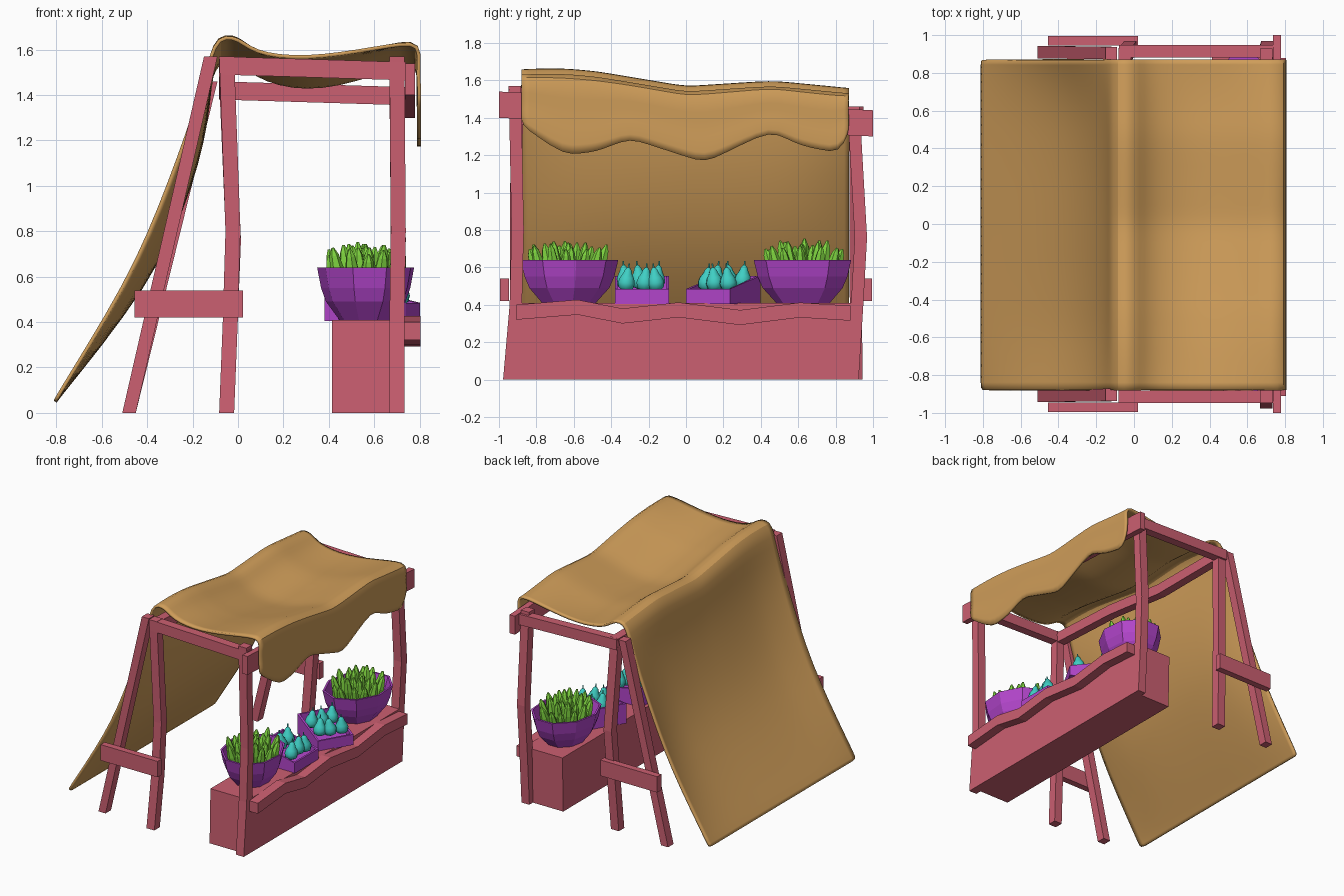
import bpy, bmesh, math, random
from mathutils import Vector, Matrix

random.seed(4)
if "Cube" in bpy.data.objects:
    bpy.data.objects.remove(bpy.data.objects["Cube"])


def material(name, rgb):
    m = bpy.data.materials.new(name)
    m.use_nodes = True
    m.diffuse_color = (*rgb, 1)
    m.node_tree.nodes["Principled BSDF"].inputs["Base Color"].default_value = (*rgb, 1)
    return m


WOOD = material("rose wood", (0.60, 0.115, 0.165))
CLOTH = material("tan cloth", (0.62, 0.335, 0.10))
PURPLE = material("purple container", (0.45, 0.06, 0.60))
GREEN = material("green fruit", (0.21, 0.66, 0.05))
TEAL = material("teal fruit", (0.05, 0.62, 0.55))


def finish(name, bm, mat, smooth=None):
    bmesh.ops.recalc_face_normals(bm, faces=bm.faces)
    me = bpy.data.meshes.new(name)
    bm.to_mesh(me)
    bm.free()
    ob = bpy.data.objects.new(name, me)
    bpy.context.collection.objects.link(ob)
    me.materials.append(mat)
    if smooth:
        bpy.ops.object.select_all(action="DESELECT")
        ob.select_set(True)
        bpy.context.view_layer.objects.active = ob
        bpy.ops.object.shade_smooth_by_angle(angle=math.radians(smooth))
    return ob


def loft(bm, rings, caps=True):
    """Skin closed rings of points one after another."""
    vs = [[bm.verts.new(p) for p in r] for r in rings]
    n = len(vs[0])
    for a, b in zip(vs, vs[1:]):
        for i in range(n):
            bm.faces.new((a[i], a[(i + 1) % n], b[(i + 1) % n], b[i]))
    if caps:
        bm.faces.new(vs[0])
        bm.faces.new(vs[-1])
    return vs


def bar(name, pts, a, b, mat=WOOD):
    """Sweep a rectangle with half-extents a and b along points."""
    a, b = Vector(a), Vector(b)
    bm = bmesh.new()
    loft(bm, [[Vector(p) + s * a + t * b for s, t in ((-1, -1), (1, -1), (1, 1), (-1, 1))] for p in pts])
    return finish(name, bm, mat)


def lerp(table, t):
    for (a, va), (b, vb) in zip(table, table[1:]):
        if t <= b:
            return va + (vb - va) * max(0, (t - a) / (b - a))
    return table[-1][1]


# Frame: posts, slanted legs, side beams and tie boards at each end
X, Y, Z = (Vector(v) for v in ((0.033, 0, 0), (0, 0.033, 0), (0, 0, 0.04)))
ends = {
    "front": (-1, 1.57, ((0, -0.945), (0.4, -0.91), (0.8, -0.9), (1.57, -0.915))),
    "rear": (1, 1.46, ((0, 0.89), (0.4, 0.915), (0.76, 0.935), (1.46, 0.895))),
}
for end, (s, top, path) in ends.items():
    bar(end + "_counter_post", [(0.70 + 0.006 * (0.5 < z < 1), y, z) for z, y in path], X, Y)
    bar(end + "_middle_post", [(-0.05 + lerp(((0, 0), (0.76, 0.03), (1.3, 0)), z), y, z)
                               for z, y in path], X, Y)
    bar(end + "_slanted_leg", [(-0.48, s * 0.91, 0), (-0.12, s * 0.905, top)], X * 0.9, Y)
    bar(end + "_side_beam", [(-0.08, s * 0.915, top - 0.04), (0.74, s * 0.915, top - 0.065)], Y, Z)
    bar(end + "_tie_board", [(-0.455, s * 0.97, 0.48), (0.022, s * 0.97, 0.48)], Y * 0.75, Z * 1.5)
bar("canopy_front_beam", [(0.757, -1, 1.47), (0.757, 1, 1.37)], X * 0.68, Z * 1.75)
bar("canopy_ridge_beam", [(-0.05, -0.9, 1.52), (-0.05, -0.3, 1.49), (-0.05, 0.25, 1.42), (-0.05, 0.9, 1.42)], X, Z)

# Counter with a wavy front ledge
bar("counter", [(0.573, -0.025, 0), (0.573, -0.015, 0.41)], (0.16, 0, 0), (0, 0.905, 0))
ledge = ((-0.91, 0.36), (-0.58, 0.387), (-0.34, 0.34), (-0.04, 0.373), (0.29, 0.332), (0.61, 0.372), (0.88, 0.355))
bar("counter_ledge", [(0.767, y, z) for y, z in ledge], (0.037, 0, 0), Z)

# Draped canopy: hanging front hem, sagging roof, long rear sheet
tilt = ((-0.88, -0.01), (-0.7, 0), (-0.48, -0.02), (0, -0.1), (0.46, -0.07), (0.87, -0.11))
hem = ((-0.88, 1.36), (-0.65, 1.20), (-0.48, 1.22), (-0.3, 1.29), (0.1, 1.16),
       (0.45, 1.33), (0.62, 1.25), (0.82, 1.21), (0.87, 1.32))
roof = ((0.80, 1.635), (0.72, 1.635), (0.6, 1.615), (0.45, 1.59), (0.3, 1.575), (0.18, 1.58),
        (0.08, 1.60), (0.02, 1.64), (-0.02, 1.663), (-0.085, 1.663))
sheet = ((-0.12, 1.58), (-0.16, 1.43), (-0.22, 1.24), (-0.30, 1.02), (-0.39, 0.79), (-0.5, 0.56),
         (-0.66, 0.29), (-0.79, 0.08), (-0.805, 0.05))


def drape(y):
    h, mid = lerp(tilt, y), max(0, 1 - (abs(y) / 0.88) ** 4)
    low = lerp(hem, y)
    out = [(0.797 + 0.004 * math.sin(k * 2), y, low + (1.6 + h - low) * k / 4) for k in range(4)]
    for x, z in roof:
        sag = 0.05 * mid * max(0, math.sin(math.pi * min(1, max(0, x / 0.72))))
        out.append((x, y, z + h - sag))
    for x, z in sheet:
        bow = 0.1 * mid * math.sin(math.pi * min(1, max(0, (z - 0.05) / 1.53)))
        out.append((x + bow, y, z + h * max(0, (z - 0.9) / 0.76)))
    return out


columns = sorted({-0.8, -0.56, -0.4, -0.2, -0.1, 0, 0.2, 0.3, 0.54, 0.72} | {y for y, z in hem})
bm = bmesh.new()
grid = [[bm.verts.new(p) for p in drape(y)] for y in columns]
for a, b in zip(grid, grid[1:]):
    for i in range(len(a) - 1):
        bm.faces.new((a[i], b[i], b[i + 1], a[i + 1]))
canopy = finish("canopy_cloth", bm, CLOTH, 60)
sub = canopy.modifiers.new("soft folds", "SUBSURF")
sub.levels = sub.render_levels = 1
thick = canopy.modifiers.new("thickness", "SOLIDIFY")
thick.thickness, thick.offset = 0.016, 0


def lathe(bm, profile, sides, mat4, sx=1, sy=1):
    rings = [[mat4 @ Vector((r * sx * math.cos(math.tau * i / sides), r * sy * math.sin(math.tau * i / sides), z))
              for i in range(sides)] for r, z in profile]
    return loft(bm, rings)


# Faceted bowls filled with long upright fruit
for name, cy, turn in (("front", -0.63, 0.2), ("rear", 0.63, -0.2)):
    bm = bmesh.new()
    lathe(bm, ((0.55, 0.41), (0.82, 0.49), (0.92, 0.55), (1, 0.64), (0.94, 0.64), (0.8, 0.52), (0.5, 0.47)), 9,
          Matrix.Translation((0.565, cy, 0)) @ Matrix.Rotation(turn, 4, "Z"), 0.215, 0.27)
    finish(name + "_bowl", bm, PURPLE)
    bm = bmesh.new()
    for count, reach, height in ((12, 0.78, 0.72), (8, 0.48, 0.735), (4, 0.18, 0.745)):
        for i in range(count):
            a = math.tau * (i + random.uniform(-0.2, 0.2)) / count
            d = Vector((0.2 * math.cos(a), 0.25 * math.sin(a), 0)) * reach
            base = Vector((0.565, cy, 0.49)) + d * 0.72
            tip = Vector((0.565, cy, height + random.uniform(-0.03, 0.01))) + d * 1.06
            axis = tip - base
            rot = axis.to_track_quat("Z", "Y").to_matrix().to_4x4()
            size = axis.length
            lathe(bm, [(r, z * size) for r, z in ((0.012, 0), (0.028, 0.3), (0.031, 0.6), (0.021, 0.86), (0.006, 1))],
                  6, Matrix.Translation(base) @ rot)
    finish(name + "_long_fruit", bm, GREEN)

# Wedge-shaped open trays holding pears
pear = ((0.016, 0), (0.04, 0.014), (0.047, 0.042), (0.039, 0.07), (0.025, 0.093), (0.02, 0.11),
        (0.011, 0.122), (0.005, 0.126), (0.004, 0.148))
for name, cx, cy, turn, w, l in (("front", 0.59, -0.235, 0.0, 0.29, 0.30), ("rear", 0.592, 0.20, -0.52, 0.27, 0.33)):
    place = Matrix.Translation((cx, cy, 0.405)) @ Matrix.Rotation(turn, 4, "Z")
    bm = bmesh.new()

    def outline(inset, low, high):
        x, y = l / 2 - inset, w / 2 - inset
        return [place @ Vector(p) for p in ((x, -y, low), (x, y, low), (-x, y, high), (-x, -y, high))]

    loft(bm, [outline(0, 0, 0), outline(0, 0.08, 0.15), outline(0.014, 0.08, 0.15), outline(0.014, 0.045, 0.07)])
    finish(name + "_tray", bm, PURPLE)
    bm = bmesh.new()
    for row in range(2):
        for col in range(3):
            p = Vector(((row - 0.4) * 0.125 + random.uniform(-0.015, 0.015),
                        (col - 1) * 0.082 + random.uniform(-0.01, 0.01), 0.07 + 0.012 * (1 - row)))
            lean = Matrix.Rotation(random.uniform(-0.15, 0.15), 4, "X") @ Matrix.Rotation(random.uniform(-0.15, 0.15), 4, "Y")
            lathe(bm, pear, 10, place @ Matrix.Translation(p) @ lean)
    finish(name + "_pears", bm, TEAL, 50)
